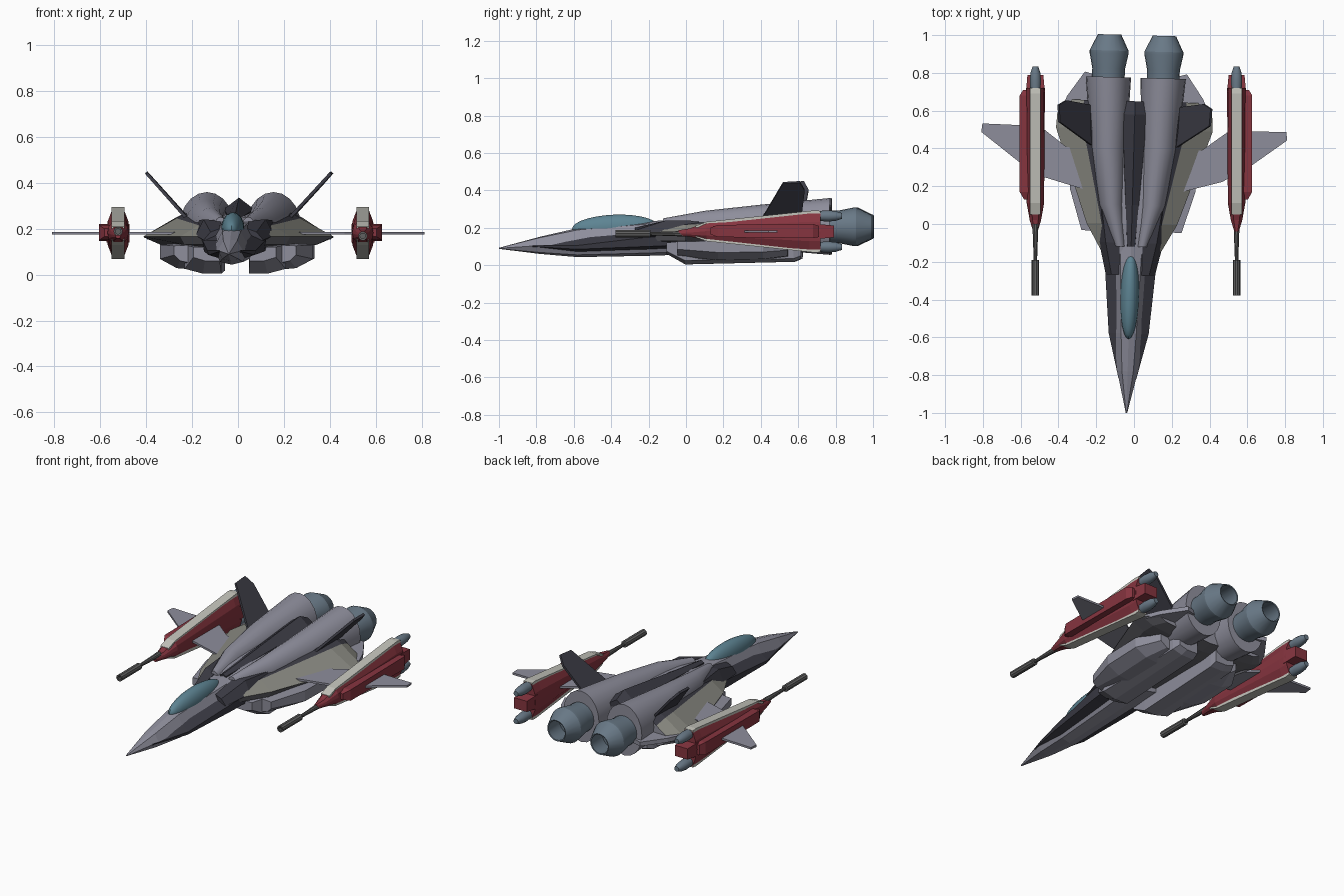
import bpy, bmesh, math
from mathutils import Matrix, Vector

if "Cube" in bpy.data.objects:
    bpy.data.objects.remove(bpy.data.objects["Cube"])


def material(name, r, g, b):
    m = bpy.data.materials.new(name)
    m.diffuse_color = (r, g, b, 1)
    m.use_nodes = True
    m.node_tree.nodes["Principled BSDF"].inputs["Base Color"].default_value = m.diffuse_color
    return m


GREY = material("hull_grey", .27, .27, .33)
DARK = material("dark_panel", .045, .045, .06)
BEIGE = material("warm_grey", .25, .25, .22)
UNDER = material("belly_grey", .13, .13, .15)
RED = material("red", .24, .035, .05)
LIGHT = material("light_grey", .55, .55, .5)
STEEL = material("nozzle_blue", .14, .19, .24)
GLASS = material("canopy_teal", .11, .23, .29)
METAL = material("gun_metal", .12, .12, .12)

# The whole craft is yawed very slightly in its frame
YAW = Matrix.Translation((-.012, 0, 0)) @ Matrix.Rotation(math.radians(-1.6), 4, 'Z')
SIDES = ((1, "right"), (-1, "left"))


def side_matrix(s):
    return YAW @ Matrix.Diagonal((s, 1, 1, 1))


def finish(name, bm, mats, M, smooth=None):
    bm.transform(M)
    bmesh.ops.recalc_face_normals(bm, faces=bm.faces)
    me = bpy.data.meshes.new(name)
    bm.to_mesh(me)
    bm.free()
    for m in mats:
        me.materials.append(m)
    if smooth:
        for p in me.polygons:
            p.use_smooth = True
        me.set_sharp_from_angle(angle=math.radians(smooth))
    ob = bpy.data.objects.new(name, me)
    bpy.context.collection.objects.link(ob)
    return ob


def loft(name, sections, mats, M=YAW, cols=None, smooth=None):
    """Skin closed (x, z) outlines placed along y; cols = material index per strip."""
    bm = bmesh.new()
    rings = [[bm.verts.new((x, y, z)) for x, z in pts] for y, pts in sections]
    n = len(rings[0])
    for a, b in zip(rings, rings[1:]):
        for j in range(n):
            f = bm.faces.new((a[j], a[(j + 1) % n], b[(j + 1) % n], b[j]))
            f.material_index = cols[j] if cols else 0
    bm.faces.new(rings[0])
    bm.faces.new(rings[-1])
    return finish(name, bm, mats, M, smooth)


def sym(pts):
    """Complete a half outline (top centre to bottom centre)."""
    return pts + [(-x, z) for x, z in reversed(pts) if x > 0]


def ring(cx, cz, a, b=None, n=20):
    b = b or a
    return [(cx + a * math.cos(2 * math.pi * i / n), cz + b * math.sin(2 * math.pi * i / n))
            for i in range(n)]


def rect(x0, x1, z0, z1):
    return [(x0, z0), (x1, z0), (x1, z1), (x0, z1)]


def plate(name, pts, thick, mat, M):
    bm = bmesh.new()
    t = Vector(thick) / 2
    a = [bm.verts.new(Vector(p) + t) for p in pts]
    b = [bm.verts.new(Vector(p) - t) for p in pts]
    bm.faces.new(a)
    bm.faces.new(b)
    for i in range(len(a)):
        j = (i + 1) % len(a)
        bm.faces.new((a[i], a[j], b[j], b[i]))
    return finish(name, bm, [mat], M)


# Nose and forward fuselage
loft("forward_fuselage", [
    (-1.0, sym([(0, .093), (.002, .092), (.004, .09), (.002, .088), (0, .087)])),
    (-.78, sym([(0, .152), (.03, .147), (.055, .105), (.035, .068), (0, .06)])),
    (-.58, sym([(0, .198), (.04, .188), (.078, .115), (.05, .055), (0, .043)])),
    (-.2, sym([(0, .235), (.055, .22), (.10, .14), (.06, .065), (0, .05)])),
    (.1, sym([(0, .25), (.06, .235), (.11, .15), (.07, .075), (0, .06)]))], [GREY])

# Canopy
bm = bmesh.new()
bmesh.ops.create_uvsphere(bm, u_segments=24, v_segments=14, radius=1)
finish("canopy", bm, [GLASS], YAW @ Matrix.Translation((0, -.38, .2)) @
       Matrix.Rotation(math.radians(2), 4, 'X') @ Matrix.Diagonal((.05, .23, .07, 1)), 40)

# Centre body: dark inner panels, warm grey shoulders, dark belly
loft("centre_body", [
    (-.16, sym([(0, .225), (.08, .22), (.12, .20), (.15, .165), (.13, .13), (0, .09)])),
    (.0, sym([(0, .25), (.11, .245), (.16, .215), (.24, .165), (.22, .13), (0, .09)])),
    (.5, sym([(0, .27), (.21, .275), (.27, .245), (.415, .165), (.34, .13), (0, .08)])),
    (.58, sym([(0, .27), (.22, .275), (.28, .245), (.41, .16), (.34, .13), (0, .09)])),
    (.65, sym([(0, .25), (.22, .26), (.27, .22), (.36, .16), (.30, .135), (0, .11)]))],
    [GREY, DARK, BEIGE, UNDER], cols=[0, 1, 2, 3, 3, 3, 3, 2, 1, 0])

# Dorsal spine
loft("dorsal_spine", [
    (-.12, sym([(0, .25), (.02, .24), (.025, .2), (0, .2)])),
    (.1, sym([(0, .275), (.035, .255), (.04, .2), (0, .2)])),
    (.58, sym([(0, .335), (.065, .285), (.07, .2), (0, .2)])),
    (.65, sym([(0, .30), (.055, .265), (.06, .18), (0, .18)]))], [DARK])

for s, side in SIDES:
    M = side_matrix(s)
    # Dark strake along the nose and the intake shoulder behind it
    loft("nose_strake_" + side, [
        (-.82, [(.03, .11), (.047, .105), (.047, .10), (.03, .085)]),
        (-.58, [(.05, .15), (.106, .105), (.10, .085), (.05, .07)]),
        (-.2, [(.05, .19), (.138, .15), (.13, .10), (.05, .08)]),
        (.05, [(.05, .2), (.15, .16), (.14, .11), (.05, .09)])], [DARK], M)
    loft("intake_shoulder_" + side, [
        (-.27, [(.06, .20), (.10, .185), (.13, .15), (.07, .12)]),
        (-.1, [(.06, .235), (.135, .24), (.17, .17), (.08, .11)]),
        (.15, [(.07, .26), (.17, .235), (.19, .18), (.08, .11)])], [DARK], M)
    # Engine nacelle and hollow nozzle
    loft("engine_nacelle_" + side, [
        (-.12, ring(.06, .2, .03, .05)), (.1, ring(.11, .205, .065, .085)),
        (.4, ring(.135, .205, .095, .118)), (.775, ring(.145, .207, .12, .152))],
        [GREY], M, smooth=30)
    loft("engine_nozzle_" + side, [
        (y, ring(.145, .205, r)) for y, r in
        ((.74, .085), (.82, .087), (.9, .103), (.915, .103), (1.0, .062), (.998, .056), (.88, .07))],
        [STEEL], M, smooth=20)
    # Lower leg pod with its outer cover
    loft("lower_pod_" + side, [
        (-.1, [(.065, .06), (.13, .06), (.18, .075), (.18, .12), (.065, .12)]),
        (.0, [(.06, .004), (.14, .004), (.22, .025), (.22, .13), (.06, .13)]),
        (.58, [(.06, .018), (.14, .018), (.2, .035), (.2, .14), (.06, .14)]),
        (.62, [(.065, .035), (.135, .035), (.185, .05), (.185, .14), (.065, .14)])], [GREY], M)
    loft("pod_cover_" + side, [
        (-.04, [(.17, .045), (.24, .06), (.265, .085), (.265, .125), (.17, .13)]),
        (.18, [(.17, .02), (.26, .028), (.333, .068), (.333, .13), (.17, .14)]),
        (.42, [(.17, .025), (.26, .033), (.333, .07), (.333, .13), (.17, .14)]),
        (.55, [(.17, .04), (.22, .05), (.26, .08), (.26, .13), (.17, .14)])], [GREY], M)
    # Wing, tail plate and canted fin
    plate("wing_" + side, [(x, y, .18) for x, y in (
        (.2, .16), (.47, .235), (.61, .315), (.81, .465), (.805, .51),
        (.5, .505), (.36, .4), (.2, .38))], (0, 0, .012), GREY, M)
    plate("tail_plate_" + side, [(x, y, .165) for x, y in (
        (.2, .58), (.40, .58), (.36, .67), (.27, .8), (.2, .78))], (0, 0, .025), GREY, M)
    plate("tail_fin_" + side, [(.21, .40, .23), (.40, .53, .44), (.405, .62, .445),
                               (.365, .645, .40), (.21, .62, .23)], (.010, 0, -.009), DARK, M)

    # Gun pod slung through the wing: local +x points outboard
    G = Matrix.Translation((s * .5325 + .0105, 0, 0)) @ Matrix.Diagonal((s, 1, 1, 1))

    def hull(w, h, cz):
        half = [(.5 * w, h), (.9 * w, .5 * h), (w, 0), (.9 * w, -.5 * h), (.5 * w, -h)]
        return [(x, cz + z) for x, z in sym(half)]
    loft("gun_pod_body_" + side, [
        (-.04, hull(.012, .015, .172)), (.02, hull(.03, .022, .174)),
        (.11, hull(.046, .048, .182)), (.66, hull(.05, .104, .18)),
        (.72, hull(.05, .104, .18))], [RED], G)
    for k, part in ((1, "upper"), (-1, "lower")):
        # Light rail and thruster above and below
        loft(f"gun_pod_{part}_rail_{side}", [
            (y, rect(-.028, .028, .18 + k * a, .18 + k * b)) for y, a, b in
            ((.05, .02, .03), (.11, .03, .052), (.69, .08, .113), (.72, .08, .11))], [LIGHT], G)
        loft(f"gun_pod_{part}_thruster_{side}", [
            (y, ring(0, .18 + k * .083, r, n=12)) for y, r in
            ((.70, .026), (.76, .03), (.80, .026), (.835, .015))], [STEEL], G, smooth=30)
    loft("gun_pod_outer_block_" + side, [
        (.13, rect(.03, .06, .165, .2)), (.17, rect(.03, .083, .15, .215)),
        (.68, rect(.03, .083, .145, .22)), (.71, rect(.03, .065, .15, .21))], [RED], G)
    loft("gun_pod_rear_block_" + side, [
        (.70, rect(-.05, .05, .14, .22)), (.79, rect(-.042, .042, .148, .212))], [RED], G)
    # Barrel and muzzle
    bz = .178 - .01 * s
    loft("gun_barrel_" + side, [
        (y, ring(0, bz, r, n=10)) for y, r in
        ((.0, .016), (-.19, .009), (-.191, .02), (-.378, .02), (-.377, .012), (-.34, .012))],
        [METAL], G, smooth=30)
